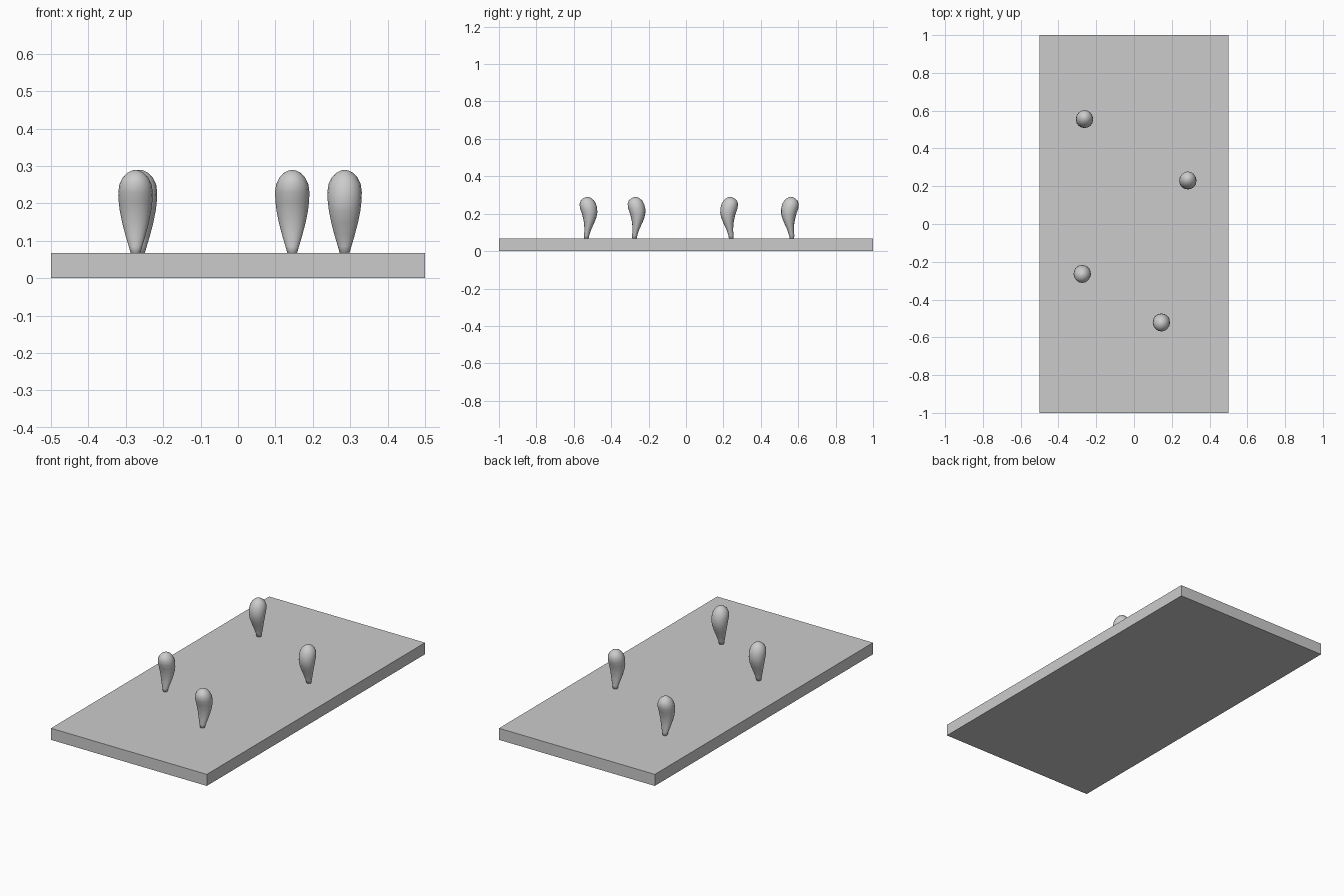
import bpy, bmesh, math

if "Cube" in bpy.data.objects:
    bpy.data.objects.remove(bpy.data.objects["Cube"])

grey = bpy.data.materials.new("plain grey")
grey.diffuse_color = (0.6, 0.6, 0.6, 1)
grey.use_nodes = True
grey.node_tree.nodes["Principled BSDF"].inputs["Base Color"].default_value = grey.diffuse_color


def make_object(name, bm, smooth):
    bmesh.ops.recalc_face_normals(bm, faces=bm.faces)
    for f in bm.faces:
        f.smooth = smooth
    mesh = bpy.data.meshes.new(name)
    bm.to_mesh(mesh)
    bm.free()
    mesh.materials.append(grey)
    ob = bpy.data.objects.new(name, mesh)
    bpy.context.collection.objects.link(ob)
    return ob


# Flat board
BOARD_TOP = 0.067
bm = bmesh.new()
bmesh.ops.create_cube(bm, size=1)
for v in bm.verts:
    v.co = (v.co.x, v.co.y * 2, (v.co.z + 0.5) * BOARD_TOP)
make_object("board", bm, False)

# Peg rings: height, half width in x, half depth in y, outward lean
RINGS = [
    (0.060, 0.011, 0.011, 0.012), (0.085, 0.018, 0.014, 0.010),
    (0.115, 0.027, 0.018, 0.004), (0.150, 0.036, 0.027, -0.003),
    (0.180, 0.042, 0.036, -0.006), (0.205, 0.045, 0.042, -0.005),
    (0.230, 0.046, 0.046, 0.000), (0.252, 0.043, 0.044, 0.004),
    (0.270, 0.034, 0.036, 0.006), (0.282, 0.022, 0.023, 0.006),
    (0.288, 0.010, 0.011, 0.006),
]
SIDES = 16


def peg(name, x, y):
    """Teardrop peg whose head hooks away from the board's middle."""
    out = 1 if y > 0 else -1
    bm = bmesh.new()
    loops = []
    for z, rx, ry, lean in RINGS:
        loops.append([bm.verts.new((x + rx * math.cos(a), y + out * lean + ry * math.sin(a), z))
                      for a in (2 * math.pi * i / SIDES for i in range(SIDES))])
    for lo, hi in zip(loops, loops[1:]):
        for i in range(SIDES):
            j = (i + 1) % SIDES
            bm.faces.new((lo[i], lo[j], hi[j], hi[i]))
    bm.faces.new(loops[0])
    tip = bm.verts.new((x, y + out * 0.006, 0.290))
    for i in range(SIDES):
        bm.faces.new((loops[-1][i], loops[-1][(i + 1) % SIDES], tip))
    make_object(name, bm, True)


# Four scattered pegs
for i, (x, y) in enumerate([(-0.262, 0.555), (0.285, 0.23), (-0.274, -0.264), (0.145, -0.521)]):
    peg(f"peg_{i + 1}", x, y)
